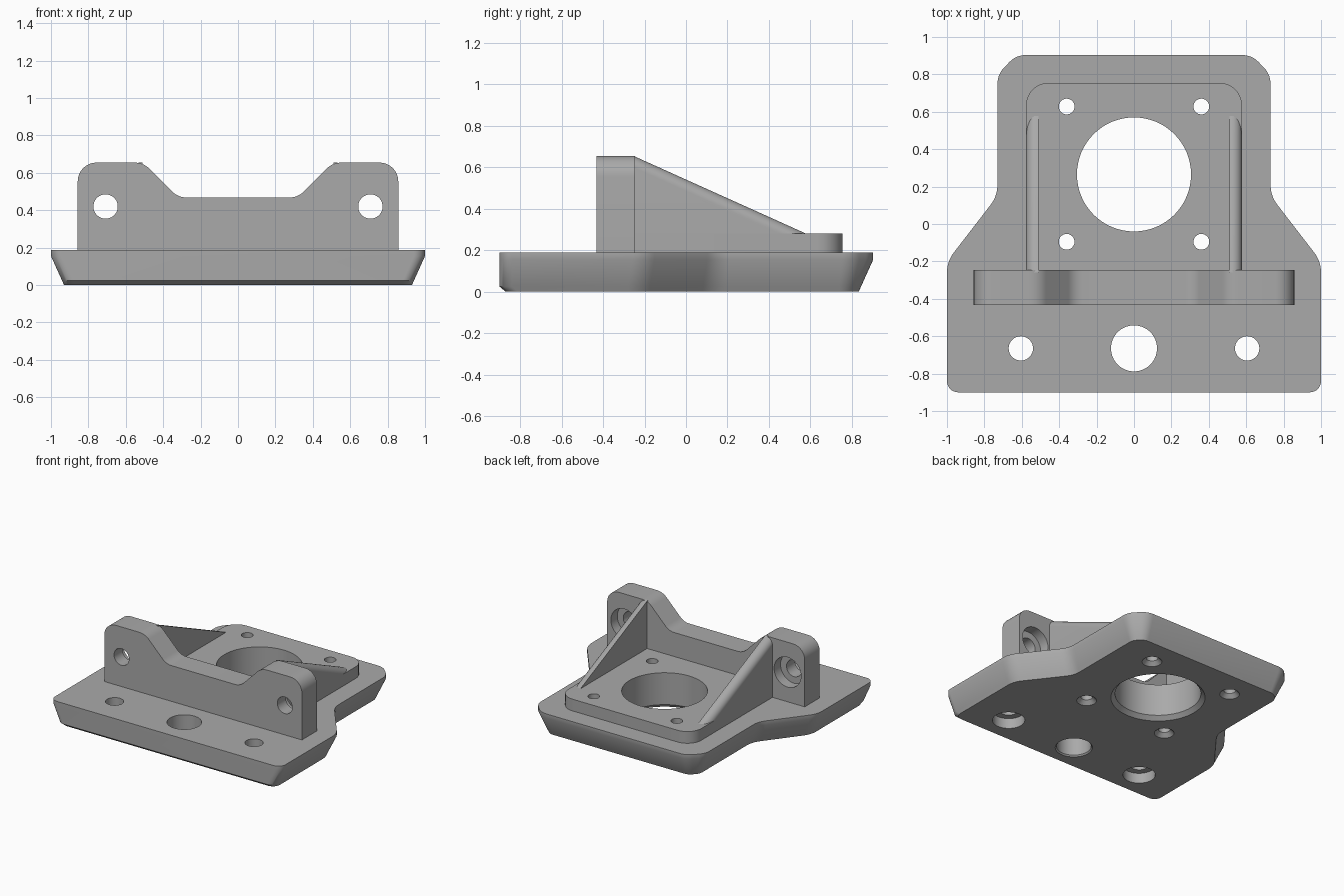
import bpy
import bmesh
import math
from mathutils import Vector

cube = bpy.data.objects.get("Cube")
if cube:
    bpy.data.objects.remove(cube, do_unlink=True)

grey = bpy.data.materials.new("machined grey")
grey.use_nodes = True
colour = (0.40, 0.40, 0.40, 1)
grey.diffuse_color = colour
grey.node_tree.nodes["Principled BSDF"].inputs["Base Color"].default_value = colour


def loft(name, rings):
    """Solid skinned through closed rings with equal point counts."""
    bm = bmesh.new()
    loops = [[bm.verts.new(p) for p in ring] for ring in rings]
    n = len(loops[0])
    for a, b in zip(loops, loops[1:]):
        for i in range(n):
            j = (i + 1) % n
            bm.faces.new((a[i], a[j], b[j], b[i]))
    bm.faces.new(loops[0][::-1])
    bm.faces.new(loops[-1])
    bmesh.ops.recalc_face_normals(bm, faces=bm.faces)
    mesh = bpy.data.meshes.new(name)
    bm.to_mesh(mesh)
    bm.free()
    mesh.materials.append(grey)
    obj = bpy.data.objects.new(name, mesh)
    bpy.context.collection.objects.link(obj)
    return obj


def rounded(corners, steps=8):
    """Round each (u, v, tangent length) corner with a circular arc."""
    out = []
    for i, (x, y, t) in enumerate(corners):
        p = Vector((x, y))
        if t == 0:
            out.append(p)
            continue
        to_prev = (Vector(corners[i - 1][:2]) - p).normalized()
        to_next = (Vector(corners[(i + 1) % len(corners)][:2]) - p).normalized()
        a, b = p + to_prev * t, p + to_next * t
        w = math.sin(to_prev.angle(to_next) / 2)
        for k in range(steps + 1):
            u = k / steps
            ca, cp, cb = (1 - u) ** 2, 2 * u * (1 - u) * w, u * u
            out.append((a * ca + p * cp + b * cb) / (ca + cp + cb))
    return out


def symmetric(half):
    """Complete a right-hand half outline with its mirror image."""
    return half + [(-x, y, t) for x, y, t in reversed(half)]


def hole(x, y, profile, upright=False):
    """Round cutter through (radius, depth) steps, along z or along y."""
    rings = []
    for r, d in profile:
        ring = []
        for k in range(64):
            a = math.tau * k / 64
            u, v = x + r * math.cos(a), y + r * math.sin(a)
            ring.append((u, d, v) if upright else (u, v, d))
        rings.append(ring)
    obj = loft("hole_cutter", rings)
    obj.hide_render = True
    return obj


def cut(obj, cutters):
    bpy.ops.object.select_all(action='DESELECT')
    bpy.context.view_layer.objects.active = obj
    obj.select_set(True)
    for c in cutters:
        mod = obj.modifiers.new("hole", 'BOOLEAN')
        mod.operation = 'DIFFERENCE'
        mod.solver = 'EXACT'
        mod.object = c
        bpy.ops.object.modifier_apply(modifier=mod.name)
    bpy.ops.object.shade_smooth_by_angle(angle=math.radians(30))


# Base plate: tapered sides and back, upright front with a small chamfer
top = [(1, -0.9, 0.06), (1, -0.2, 0.06), (0.73, 0.15, 0.06),
       (0.73, 0.8, 0.05), (0.63, 0.903, 0.05)]
foot = [(0.93, -0.87, 0.06), (0.93, -0.224, 0.06), (0.66, 0.126, 0.06),
        (0.66, 0.771, 0.035), (0.601, 0.833, 0.035)]
f = 0.84
waist = [tuple(a + (b - a) * f for a, b in zip(p, q)) for p, q in zip(top, foot)]
waist[0] = (waist[0][0], -0.9, 0.06)
base = loft("base_plate", [
    [(p.x, p.y, z) for p in rounded(symmetric(half))]
    for half, z in ((foot, 0), (waist, 0.025), (top, 0.155), (top, 0.188))])

# Raised mounting pad behind the upright wall
pad_outline = rounded(symmetric([(0.577, -0.3, 0), (0.577, 0.755, 0.12)]))
pad = loft("mounting_pad", [[(p.x, p.y, z) for p in pad_outline]
                            for z in (0.18, 0.28)])

# Upright wall with two raised ears
wall_half = [(0.857, 0.18, 0), (0.857, 0.655, 0.1),
             (0.505, 0.655, 0.05), (0.32, 0.468, 0.045)]
wall_outline = rounded(symmetric(wall_half))
wall = loft("upright_wall", [[(p.x, y, p.y) for p in wall_outline]
                             for y in (-0.432, -0.247)])

# Sloping ribs, rounded along the outer top edge
R = 0.055
for side, label in ((1, "left"), (-1, "right")):
    rings = []
    for k in range(-1, 9):
        a = math.pi / 2 * max(k, 0) / 8
        x = 0.51 if k < 0 else 0.577 - R + R * math.sin(a)
        drop = R * (1 - math.cos(a))
        rings.append([(side * x, y, z) for y, z in (
            (-0.26, 0.2), (-0.26, 0.655 - drop), (-0.247, 0.652 - drop),
            (0.577, 0.281 - drop), (0.577, 0.2))])
    cut(loft(label + "_rib", rings), [])

# Vertical holes: central bore, front dowel bore, counterbored and pad bolts
bore = hole(0, 0.265, [(0.345, -0.01), (0.305, 0.03), (0.305, 0.4)])
dowel = hole(0, -0.665, [(0.142, -0.01), (0.123, 0.01), (0.123, 0.4)])
front_bolts = [hole(s * 0.605, -0.665, [(0.115, -0.01), (0.115, 0.08),
                                        (0.065, 0.08), (0.065, 0.4)])
               for s in (-1, 1)]
pad_bolts = [hole(s * 0.36, y, [(0.08, -0.01), (0.042, 0.03), (0.042, 0.4)])
             for s in (-1, 1) for y in (-0.095, 0.628)]

# Ear holes, counterbored from the back
ear_bolts = [hole(s * 0.708, 0.42, [(0.065, -0.5), (0.065, -0.327),
                                    (0.117, -0.327), (0.117, -0.2)], True)
             for s in (-1, 1)]

cut(base, [bore, dowel] + front_bolts + pad_bolts)
cut(pad, [bore] + pad_bolts)
cut(wall, ear_bolts)

for c in [bore, dowel] + front_bolts + pad_bolts + ear_bolts:
    bpy.data.objects.remove(c, do_unlink=True)
